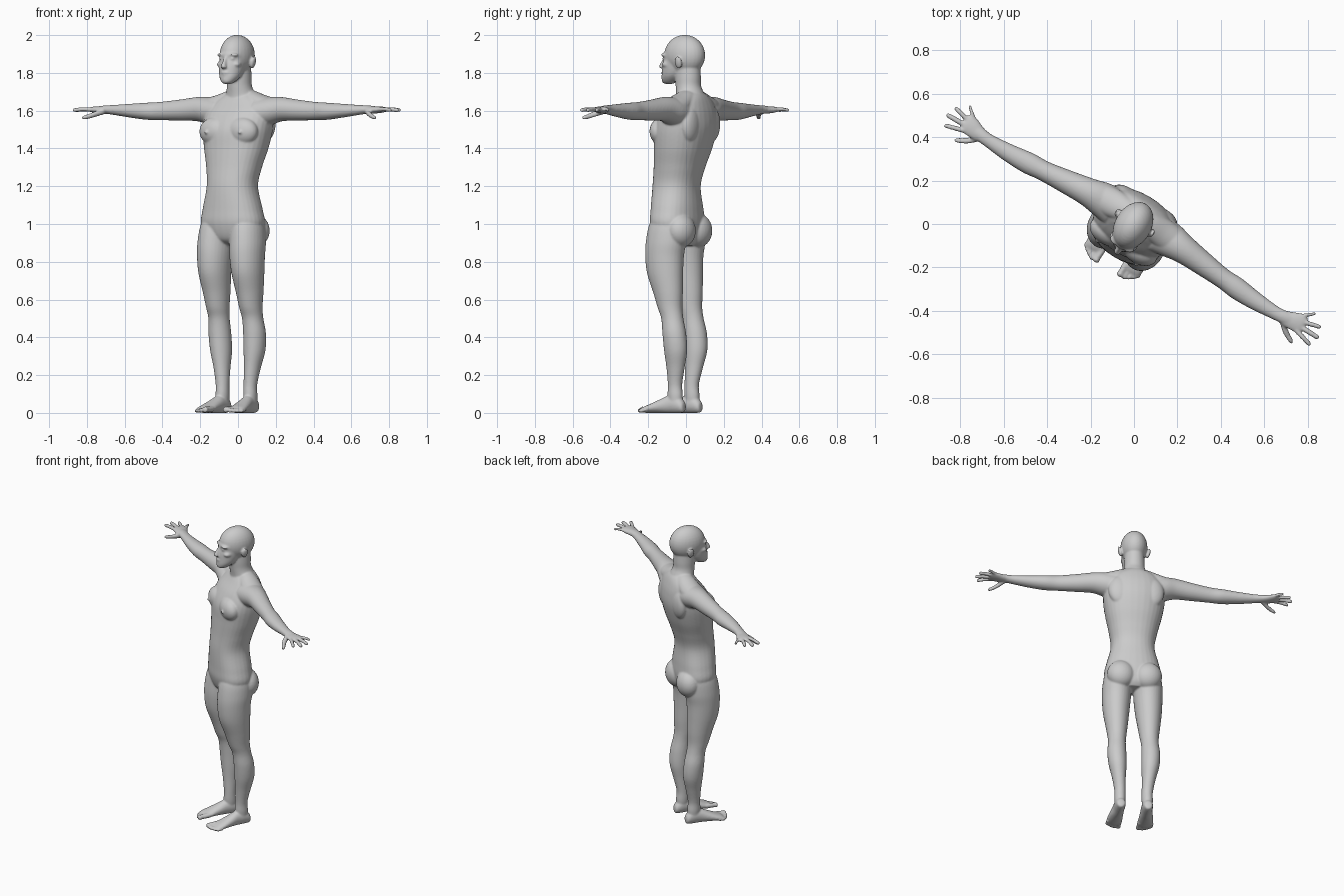
import bpy, bmesh
from math import sin, cos, pi, radians
from mathutils import Vector, Matrix

bm = bmesh.new()


def spline(rings, steps=6):
    """Catmull-Rom through the control rings."""
    r = [Vector(k) for k in rings]
    out = []
    for i in range(len(r) - 1):
        a, b, c, d = r[max(i - 1, 0)], r[i], r[i + 1], r[min(i + 2, len(r) - 1)]
        for j in range(steps):
            t = j / steps
            out.append(0.5 * (2 * b + (c - a) * t + (2 * a - 5 * b + 4 * c - d) * t * t
                              + (3 * b - a - 3 * c + d) * t ** 3))
    return out + [r[-1]]


def loft(axis, rings, side=1, power=2.0, n=32):
    """Rings are (position along axis, centre u, centre v, radius u, radius v)."""
    loops = []
    for w, u, v, ru, rv in spline(rings):
        loop = []
        for k in range(n):
            c, s = cos(2 * pi * k / n), sin(2 * pi * k / n)
            p = u + max(ru, .001) * (abs(c) ** (2 / power)) * (1 if c > 0 else -1)
            q = v + max(rv, .001) * (abs(s) ** (2 / power)) * (1 if s > 0 else -1)
            co = {'x': (w, p, q), 'y': (p, w, q), 'z': (p, q, w)}[axis]
            loop.append(bm.verts.new((co[0] * side, co[1], co[2])))
        loops.append(loop)
    faces = [bm.faces.new(loops[0]), bm.faces.new(loops[-1])]
    for a, b in zip(loops, loops[1:]):
        for k in range(n):
            m = (k + 1) % n
            faces.append(bm.faces.new((a[k], a[m], b[m], b[k])))
    bmesh.ops.recalc_face_normals(bm, faces=faces)


def ball(c, r, side=1, tilt=0):
    m = (Matrix.Translation((c[0] * side, c[1], c[2])) @ Matrix.Rotation(tilt * side, 4, 'Y')
         @ Matrix.Diagonal((*r, 1)))
    bmesh.ops.create_uvsphere(bm, u_segments=28, v_segments=18, radius=1, matrix=m)


# torso
loft('z', [(.885, 0, -.03, .07, .06), (.92, 0, -.045, .14, .10), (1.0, 0, -.052, .178, .122),
           (1.08, 0, -.055, .165, .122), (1.2, 0, -.058, .137, .118), (1.3, 0, -.04, .15, .125),
           (1.4, 0, -.018, .175, .138), (1.5, 0, -.002, .192, .145), (1.58, 0, .015, .19, .125),
           (1.64, 0, .03, .16, .095), (1.68, 0, .035, .10, .072), (1.70, 0, .035, .06, .05)], power=2.25)

# neck
loft('z', [(1.60, 0, .035, .10, .08), (1.68, 0, .028, .080, .075), (1.73, 0, .015, .066, .068),
           (1.78, 0, .012, .064, .070), (1.86, 0, .01, .06, .07)])

# skull and face
ball((0, -.008, 1.893), (.084, .116, .108))
loft('z', [(1.742, 0, -.108, .018, .022), (1.752, 0, -.102, .034, .040), (1.775, 0, -.085, .052, .058),
           (1.80, 0, -.070, .062, .070), (1.84, 0, -.056, .069, .080), (1.875, 0, -.05, .070, .077),
           (1.90, 0, -.045, .072, .084), (1.94, 0, -.03, .06, .07)])
loft('z', [(1.822, 0, -.138, .010, .010), (1.830, 0, -.146, .017, .018), (1.842, 0, -.144, .013, .018),
           (1.87, 0, -.130, .009, .014), (1.895, 0, -.118, .009, .010)])
ball((0, -.136, 1.802), (.024, .010, .006))
ball((0, -.134, 1.790), (.020, .010, .006))
ball((0, -.128, 1.760), (.020, .014, .014))

for s in (-1, 1):
    # brow, cheek, eye, ear
    ball((.034, -.108, 1.897), (.030, .020, .009), s, .1)
    ball((.048, -.090, 1.845), (.022, .028, .016), s)
    ball((.032, -.113, 1.876), (.013, .012, .008), s)
    ball((.090, .006, 1.855), (.011, .021, .034), s, .25)

    # trapezius, chest, shoulder blade, buttock
    loft('x', [(.0, .035, 1.66, .06, .055), (.07, .035, 1.655, .06, .052),
               (.15, .03, 1.625, .07, .056), (.24, .025, 1.61, .06, .05)], s)
    ball((.085, -.095, 1.49), (.090, .058, .075), s)
    ball((.105, -.152, 1.485), (.009, .012, .009), s)
    ball((.10, .088, 1.53), (.075, .045, .10), s)
    ball((.085, .02, .965), (.088, .075, .09), s)

    # arm
    loft('x', [(.12, .02, 1.585, .09, .08), (.19, .022, 1.598, .080, .074), (.26, .018, 1.608, .066, .064),
               (.36, .008, 1.603, .056, .056), (.48, -.004, 1.598, .047, .048), (.56, -.01, 1.597, .050, .045),
               (.66, -.016, 1.600, .042, .036), (.76, -.016, 1.604, .032, .026),
               (.81, -.012, 1.606, .031, .022), (.84, -.008, 1.605, .03, .02)], s)

    # palm
    loft('x', [(.79, -.014, 1.605, .027, .020), (.83, -.010, 1.604, .037, .020),
               (.87, -.002, 1.605, .045, .018), (.90, 0, 1.606, .044, .014), (.912, 0, 1.606, .034, .008)], s)

    # fingers and thumb
    for x0, y0, x1, y1, r in ((.89, -.035, .984, -.060, .0115), (.895, -.011, 1.0, -.012, .012),
                              (.89, .013, .984, .036, .0115), (.875, .034, .932, .076, .0105)):
        xm, ym = (x0 + x1) / 2, (y0 + y1) / 2
        loft('x', [(x0, y0, 1.606, r, r), (xm, ym, 1.607, r, r),
                   (x1 - .008, y1 - (y1 - y0) * .08, 1.603, r * .9, r * .9), (x1, y1, 1.602, .003, .003)], s, n=14)
    loft('x', [(.81, -.025, 1.597, .02, .016), (.845, -.058, 1.582, .018, .015),
               (.875, -.078, 1.570, .014, .013), (.90, -.090, 1.563, .011, .010),
               (.908, -.093, 1.562, .003, .003)], s, n=16)

    # leg
    loft('z', [(.03, .087, -.012, .030, .036), (.09, .086, -.015, .035, .042), (.15, .086, -.016, .035, .039),
               (.24, .094, -.008, .043, .050), (.33, .103, -.002, .056, .063), (.42, .107, -.008, .059, .064),
               (.50, .104, -.022, .055, .060), (.56, .102, -.038, .060, .068), (.64, .102, -.050, .070, .082),
               (.74, .102, -.068, .082, .100), (.83, .100, -.072, .089, .107), (.91, .098, -.064, .091, .112),
               (1.0, .09, -.055, .085, .105), (1.05, .08, -.05, .06, .08)], s)

    # foot
    loft('y', [(.042, .086, .030, .012, .015), (.034, .086, .033, .026, .031), (.0, .086, .046, .034, .047),
               (-.05, .088, .046, .036, .047), (-.10, .093, .036, .042, .036), (-.15, .097, .025, .048, .025),
               (-.185, .098, .018, .048, .018), (-.20, .098, .015, .042, .012)], s)

    # toes
    for x, y1, r in ((.064, -.243, .0165), (.088, -.242, .0125), (.107, -.232, .0115),
                     (.124, -.220, .011), (.139, -.206, .0105)):
        loft('y', [(-.165, x, r + .004, r, r), (y1 + .025, x, r + .002, r * .9, r * .9),
                   (y1 + .007, x, r, r, r), (y1, x, r, r * .4, r * .4)], s, n=14)

# merge all volumes into one smooth skin, turned to face front-left
mesh = bpy.data.meshes.new("body")
bm.to_mesh(mesh)
bm.free()
body = bpy.data.objects.new("body", mesh)
bpy.context.collection.objects.link(body)
body.rotation_euler.z = radians(-31)

remesh = body.modifiers.new("merge", 'REMESH')
remesh.mode = 'VOXEL'
remesh.voxel_size = .0055
remesh.use_smooth_shade = True
soft = body.modifiers.new("soften", 'SMOOTH')
soft.factor = .5
soft.iterations = 6
